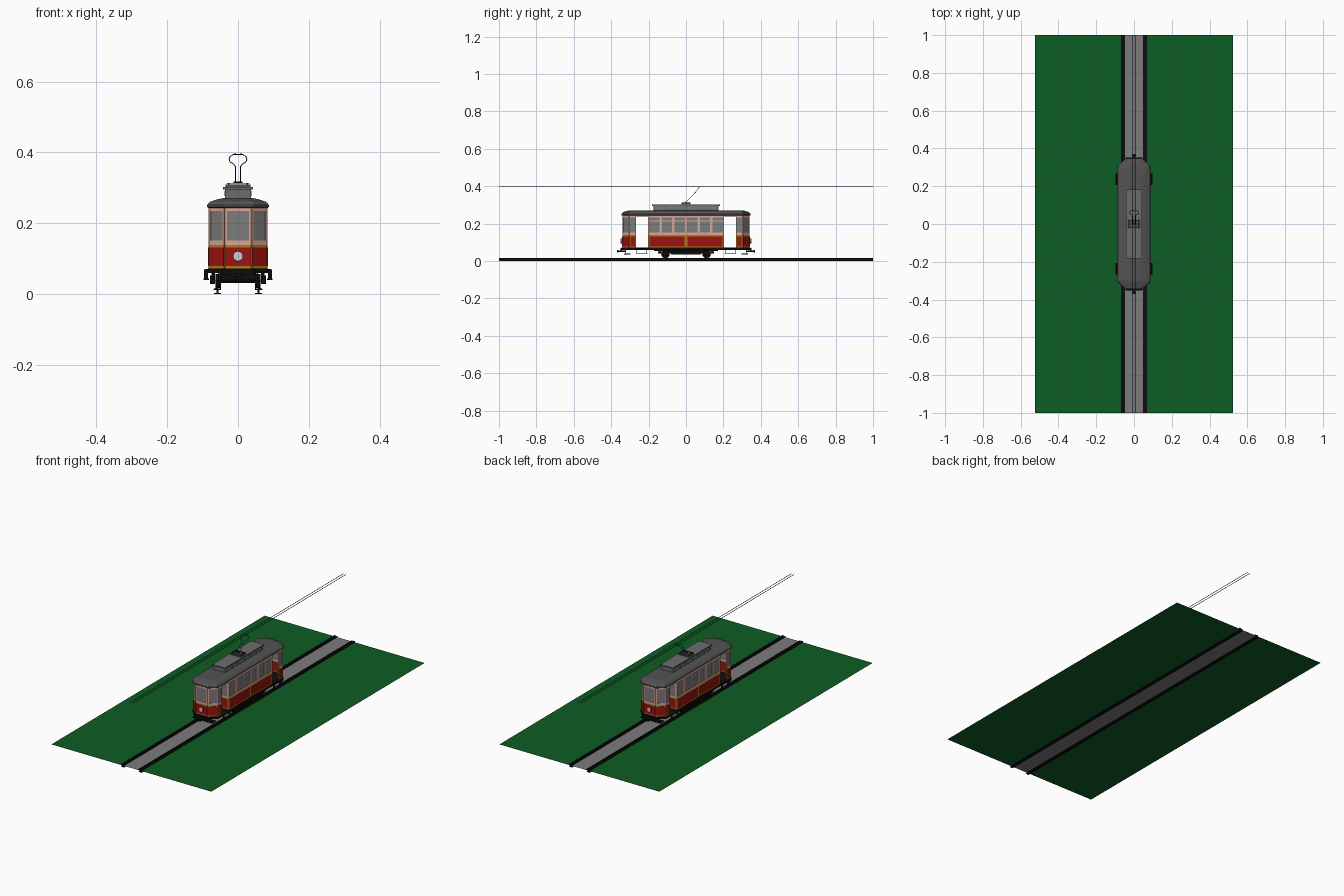
import bpy, bmesh, math
from mathutils import Matrix, Vector

if "Cube" in bpy.data.objects:
    bpy.data.objects.remove(bpy.data.objects["Cube"])


def material(name, r, g, b):
    m = bpy.data.materials.new(name)
    m.diffuse_color = (r, g, b, 1)
    m.use_nodes = True
    m.node_tree.nodes["Principled BSDF"].inputs["Base Color"].default_value = m.diffuse_color
    return m


GREEN = material("grass_green", 0.004, 0.11, 0.018)
BED = material("track_grey", 0.2, 0.2, 0.2)
BLACK = material("black_iron", 0.004, 0.004, 0.004)
RED = material("dark_red", 0.34, 0.006, 0.006)
GOLD = material("gold_trim", 0.45, 0.2, 0.01)
SALMON = material("pale_salmon", 0.7, 0.38, 0.3)
ROOF = material("roof_grey", 0.085, 0.085, 0.085)
CLEAR = material("upper_roof_grey", 0.15, 0.15, 0.15)
GLASS = material("window_grey", 0.2, 0.2, 0.2)
LAMP = material("lamp_grey", 0.6, 0.6, 0.6)

parts = {}


def get(name, mat):
    if name not in parts:
        parts[name] = (bmesh.new(), mat)
    return parts[name][0]


def box(name, mat, c, s, rot=0):
    m = Matrix.Translation(c) @ Matrix.Rotation(rot, 4, 'Z') @ Matrix.Diagonal((*s, 1))
    bmesh.ops.create_cube(get(name, mat), size=1, matrix=m)


def cyl(name, mat, c, r, depth, axis, n=24):
    m = Matrix.Translation(c) @ Matrix.Rotation(math.pi / 2, 4, axis)
    bmesh.ops.create_cone(get(name, mat), cap_ends=True, segments=n,
                          radius1=r, radius2=r, depth=depth, matrix=m)


def loft(name, mat, rings):
    bm = get(name, mat)
    vs = [[bm.verts.new(p) for p in ring] for ring in rings]
    n = len(vs[0])
    for a, b in zip(vs, vs[1:]):
        for i in range(n):
            bm.faces.new((a[i], a[(i + 1) % n], b[(i + 1) % n], b[i]))
    bm.faces.new(vs[0][::-1])
    bm.faces.new(vs[-1])


def octagon(d, z):
    """Tram plan with cut corners, inset by d."""
    x, y, cx, cy = 0.087 - d, 0.346 - d, 0.045 - d * 0.5, 0.308 - d * 0.5
    return [(x, -cy, z), (x, cy, z), (cx, y, z), (-cx, y, z),
            (-x, cy, z), (-x, -cy, z), (-cx, -y, z), (cx, -y, z)]


def tube(name, pts, r, cyclic=False):
    cu = bpy.data.curves.new(name, 'CURVE')
    cu.dimensions = '3D'
    cu.bevel_depth = r
    cu.bevel_resolution = 1
    cu.use_fill_caps = True
    sp = cu.splines.new('POLY')
    sp.points.add(len(pts) - 1)
    for q, p in zip(sp.points, pts):
        q.co = (*p, 1)
    sp.use_cyclic_u = cyclic
    cu.materials.append(BLACK)
    bpy.context.collection.objects.link(bpy.data.objects.new(name, cu))


def wall(a, b, windows, panels, margin):
    """Wall between two plan points: gold core, red panels, framed windows."""
    a, b = Vector(a), Vector(b)
    L = (b - a).length
    rot = math.atan2(b.y - a.y, b.x - a.x)

    def slab(name, mat, t0, t1, z0, z1, th):
        p = a.lerp(b, (t0 + t1) / 2 / L)
        box(name, mat, (p.x, p.y, (z0 + z1) / 2), (t1 - t0, th, z1 - z0), rot)

    slab("gold_trim", GOLD, 0, L, 0.07, 0.139, 0.006)
    for i in range(panels):
        w = L / panels
        slab("red_panels", RED, i * w + margin, (i + 1) * w - margin, 0.079, 0.131, 0.009)
    slab("window_frames", SALMON, 0, L, 0.139, 0.152, 0.007)
    slab("window_frames", SALMON, 0, L, 0.234, 0.248, 0.007)
    slab("window_glass", GLASS, 0, L, 0.15, 0.236, 0.002)
    w = L / windows
    post = min(0.006, w * 0.1)
    for i in range(windows + 1):
        t = i * w
        slab("window_frames", SALMON, max(t - post, 0), min(t + post, L), 0.15, 0.236, 0.006)
    if windows > 1:
        slab("window_frames", SALMON, 0, L, 0.212, 0.216, 0.005)


# Ground, track bed and grooved rails
for name, mat, x0, x1, z in (("grass_left", GREEN, -0.525, -0.058, 0.01),
                             ("grass_right", GREEN, 0.058, 0.525, 0.01),
                             ("track_bed", BED, -0.058, 0.058, 0.01)):
    bm = get(name, mat)
    bm.faces.new([bm.verts.new(p) for p in
                  ((x0, -1, z), (x1, -1, z), (x1, 1, z), (x0, 1, z))])
for s in (-1, 1):
    box("rails", BLACK, (s * 0.058, 0, 0.0015), (0.02, 2, 0.003))
    box("rails", BLACK, (s * 0.058, 0, 0.007), (0.006, 2, 0.01))
    box("rails", BLACK, (s * 0.058, 0, 0.0125), (0.021, 2, 0.003))
    box("rails", BLACK, (s * 0.061, 0, 0.0155), (0.011, 2, 0.004))
    box("rails", BLACK, (s * 0.0495, 0, 0.0155), (0.004, 2, 0.004))

# Floor frame and roofs
loft("floor_frame", BLACK, [octagon(0.002, 0.06), octagon(0.002, 0.072)])
loft("main_roof", ROOF, [octagon(0.004, 0.243), octagon(0, 0.246), octagon(0, 0.252),
                         octagon(0.008, 0.261), octagon(0.03, 0.268), octagon(0.045, 0.271)])
box("upper_roof", CLEAR, (0, 0, 0.282), (0.074, 0.35, 0.03))
box("upper_roof", CLEAR, (0, 0, 0.299), (0.084, 0.364, 0.007))
for s in (-1, 1):
    for i in range(6):
        box("roof_windows", GLASS, (s * 0.037, (i - 2.5) * 0.056, 0.284), (0.003, 0.046, 0.014))

# Walls: long sides, end sides, cut corners, ends and bulkheads
for s in (-1, 1):
    wall((s * 0.08, -0.203), (s * 0.08, 0.203), 6, 2, 0.009)
    wall((s * 0.037, s * 0.337), (-s * 0.037, s * 0.337), 1, 1, 0.0005)
    for e in (-1, 1):
        wall((s * 0.08, e * 0.267), (s * 0.08, e * 0.302), 1, 1, 0.005)
        wall((s * 0.08, e * 0.302), (s * 0.037, e * 0.337), 1, 1, 0.0005)
        wall((s * 0.077, e * 0.2), (s * 0.022, e * 0.2), 1, 1, 0.004)
        box("door_lintels", SALMON, (s * 0.08, e * 0.235, 0.243), (0.007, 0.07, 0.01))
        # Door steps hung on brackets
        box("door_steps", BLACK, (s * 0.09, e * 0.237, 0.042), (0.016, 0.06, 0.004))
        box("door_steps", BLACK, (s * 0.088, e * 0.237, 0.068), (0.012, 0.06, 0.006))
        for d in (-0.028, 0.028):
            box("door_steps", BLACK, (s * 0.09, e * 0.237 + d, 0.055), (0.012, 0.003, 0.026))

# Ends: lamps, bumpers, couplers, track guards
for e in (-1, 1):
    cyl("headlights", LAMP, (0, e * 0.344, 0.107), 0.013, 0.012, 'X')
    cyl("lamp_rims", BLACK, (0, e * 0.342, 0.107), 0.0145, 0.008, 'X')
    box("bumpers", BLACK, (0, e * 0.346, 0.062), (0.09, 0.01, 0.014))
    box("couplers", BLACK, (0, e * 0.345, 0.052), (0.012, 0.05, 0.008))
    box("couplers", BLACK, (0, e * 0.364, 0.052), (0.022, 0.008, 0.012))
    box("track_guards", BLACK, (0, e * 0.315, 0.037), (0.13, 0.035, 0.004))
    for s in (-1, 1):
        box("track_guards", BLACK, (s * 0.055, e * 0.325, 0.05), (0.004, 0.004, 0.026))

# Running gear
box("truck_frame", BLACK, (0, 0, 0.052), (0.1, 0.22, 0.02))
for s in (-1, 1):
    box("truck_frame", BLACK, (s * 0.07, 0, 0.046), (0.008, 0.3, 0.01))
    box("truck_frame", BLACK, (s * 0.07, 0, 0.058), (0.01, 0.34, 0.007))
    box("truck_frame", BLACK, (s * 0.07, 0, 0.037), (0.006, 0.16, 0.006))
    for e in (-1, 1):
        cyl("wheels", BLACK, (s * 0.058, e * 0.11, 0.037), 0.02, 0.012, 'Y')
        cyl("wheels", BLACK, (s * 0.05, e * 0.11, 0.037), 0.0225, 0.004, 'Y')
        box("axle_boxes", BLACK, (s * 0.072, e * 0.11, 0.04), (0.014, 0.028, 0.024))
        for d in (-0.03, 0.03):
            cyl("springs", BLACK, (s * 0.07, e * 0.11 + d, 0.05), 0.006, 0.01, 'Y', 10)
for e in (-1, 1):
    cyl("axles", BLACK, (0, e * 0.11, 0.037), 0.005, 0.12, 'Y', 12)

# Current collector and overhead wires
box("collector_base", ROOF, (0, 0, 0.306), (0.07, 0.05, 0.006))
for e in (-1, 1):
    tube("collector_rail", [(-0.033, e * 0.02, 0.313), (0.033, e * 0.02, 0.313)], 0.0015)
    box("collector_feet", BLACK, (e * 0.026, 0, 0.311), (0.004, 0.044, 0.004))
    tube("overhead_wire", [(e * 0.0085, -1, 0.397), (e * 0.0085, 1, 0.397)], 0.0014)
tube("collector_pivot", [(-0.012, 0, 0.315), (0.012, 0, 0.315)], 0.003)
half = [(0.007, 0, 0.315), (0.007, 0.044, 0.36), (0.012, 0.05, 0.367), (0.022, 0.055, 0.373),
        (0.025, 0.061, 0.381), (0.022, 0.067, 0.389), (0.013, 0.072, 0.394)]
tube("collector_bow", half + [(-x, y, z) for x, y, z in half[::-1]], 0.0014)

# Turn the collected parts into objects
for name, (bm, mat) in parts.items():
    bmesh.ops.recalc_face_normals(bm, faces=bm.faces)
    if name in ("grass_left", "grass_right", "track_bed"):
        for f in bm.faces:
            if f.normal.z < 0:
                f.normal_flip()
    me = bpy.data.meshes.new(name)
    bm.to_mesh(me)
    bm.free()
    me.materials.append(mat)
    bpy.context.collection.objects.link(bpy.data.objects.new(name, me))
